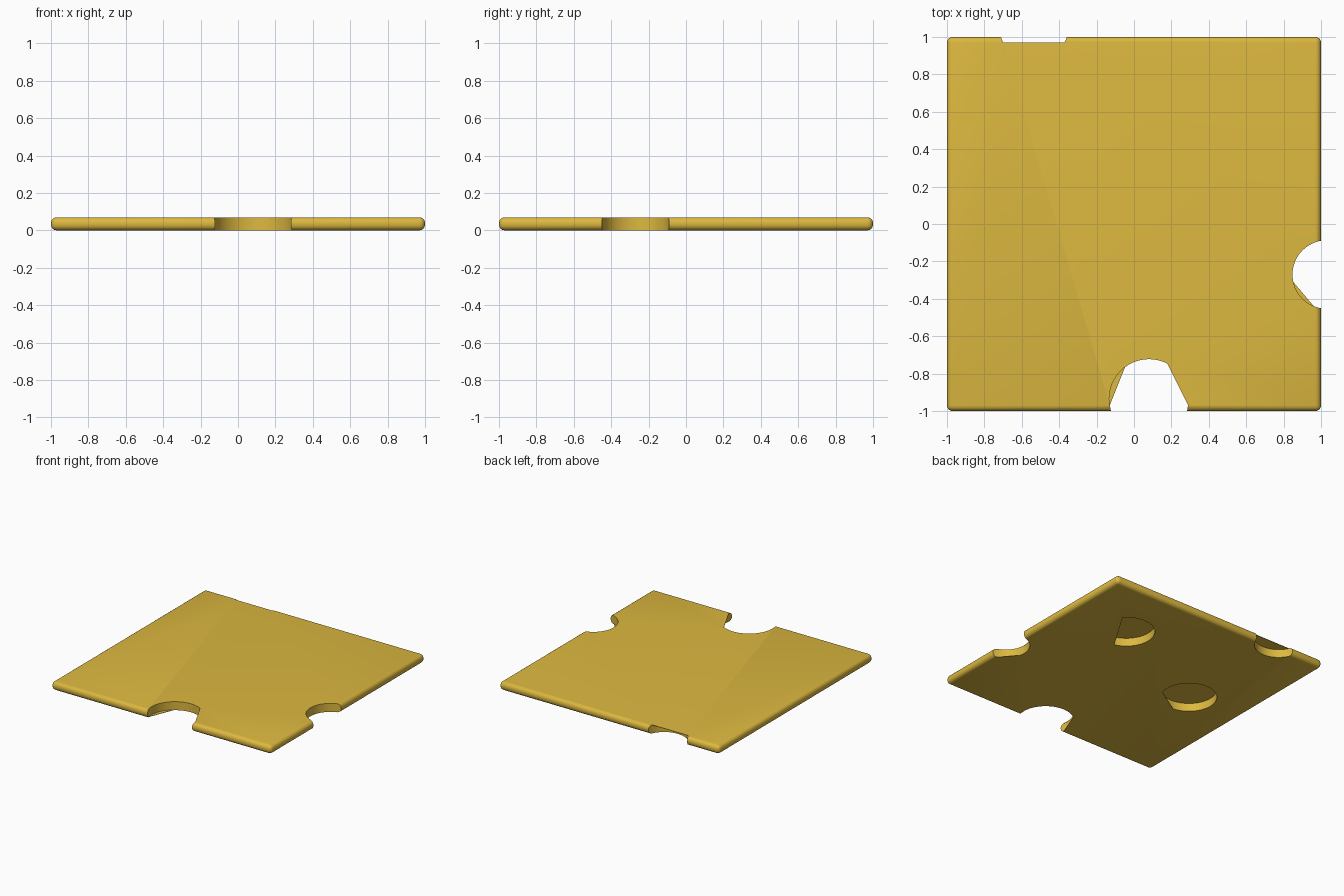
import bpy, bmesh, math

if "Cube" in bpy.data.objects:
    bpy.data.objects.remove(bpy.data.objects["Cube"])

T = 0.07      # slice thickness
SKIN = 0.003  # thin skin left over partly covered holes

# Rounded square slab
bm = bmesh.new()
bmesh.ops.create_cube(bm, size=1)
for v in bm.verts:
    v.co = (v.co.x * 2, v.co.y * 2, (v.co.z + 0.5) * T)
bmesh.ops.bevel(bm, geom=bm.edges[:], offset=0.03, segments=4, profile=0.5, affect='EDGES')
mesh = bpy.data.meshes.new("cheese_slice")
bm.to_mesh(mesh)
bm.free()
cheese = bpy.data.objects.new("cheese_slice", mesh)
bpy.context.collection.objects.link(cheese)

mat = bpy.data.materials.new("cheese_yellow")
mat.diffuse_color = (0.72, 0.48, 0.05, 1)
mat.use_nodes = True
mat.node_tree.nodes["Principled BSDF"].inputs["Base Color"].default_value = mat.diffuse_color
mesh.materials.append(mat)


def circle(cx, cy, r, n=48):
    return [(cx + r * math.cos(2 * math.pi * i / n),
             cy + r * math.sin(2 * math.pi * i / n)) for i in range(n)]


def clip(poly, p, q):
    """Keep the part of poly on the left of the line p -> q."""
    def side(a):
        return (q[0] - p[0]) * (a[1] - p[1]) - (q[1] - p[1]) * (a[0] - p[0])
    out = []
    for a, b in zip(poly, poly[1:] + poly[:1]):
        sa, sb = side(a), side(b)
        if sa >= 0:
            out.append(a)
        if sa * sb < 0:
            t = sa / (sa - sb)
            out.append((a[0] + t * (b[0] - a[0]), a[1] + t * (b[1] - a[1])))
    return out


def cut(poly, z0, z1):
    """Subtract an upright prism from the slice."""
    b = bmesh.new()
    face = b.faces.new([b.verts.new((x, y, z0)) for x, y in poly])
    ext = bmesh.ops.extrude_face_region(b, geom=[face])
    for g in ext["geom"]:
        if isinstance(g, bmesh.types.BMVert):
            g.co.z = z1
    bmesh.ops.recalc_face_normals(b, faces=b.faces[:])
    m = bpy.data.meshes.new("hole_cutter")
    b.to_mesh(m)
    b.free()
    cutter = bpy.data.objects.new("hole_cutter", m)
    cutter.hide_render = True
    bpy.context.collection.objects.link(cutter)
    mod = cheese.modifiers.new("hole", 'BOOLEAN')
    mod.operation = 'DIFFERENCE'
    mod.solver = 'EXACT'
    mod.object = cutter
    bpy.context.view_layer.objects.active = cheese
    bpy.ops.object.modifier_apply(modifier=mod.name)
    bpy.data.objects.remove(cutter)


# Holes: centre, radius, chord limiting the bottom opening, chord limiting the top opening
OPEN, SHUT = "open", "shut"
holes = [
    (0.08, -0.935, 0.213, ((-0.05, -0.77), (-0.13, -0.97)), ((0.29, -0.97), (0.18, -0.75))),
    (1.03, -0.27, 0.183, ((0.86, -0.32), (0.97, -0.45)), OPEN),
    (-0.535, 1.05, 0.183, OPEN, ((-1, 0.97), (0, 0.97))),
    (0.47, 0.47, 0.215, ((0.43, 0.29), (0.63, 0.62)), SHUT),
    (-0.52, 0.02, 0.21, ((-0.54, -0.19), (-0.32, -0.05)), SHUT),
]
for cx, cy, r, bottom, top in holes:
    for opening, z0, z1 in ((bottom, -0.1, 0.02), (top, 0.05, 0.2)):
        if opening == SHUT:
            continue
        shape = circle(cx, cy, r * 0.998)
        if opening != OPEN:
            shape = clip(shape, *opening)
        cut(shape, z0, z1)
    cut(circle(cx, cy, r), SKIN, T - SKIN)

# Smooth rounded rim, crisp hole edges
bpy.ops.object.select_all(action='DESELECT')
cheese.select_set(True)
bpy.context.view_layer.objects.active = cheese
bpy.ops.object.shade_smooth_by_angle(angle=math.radians(32))
